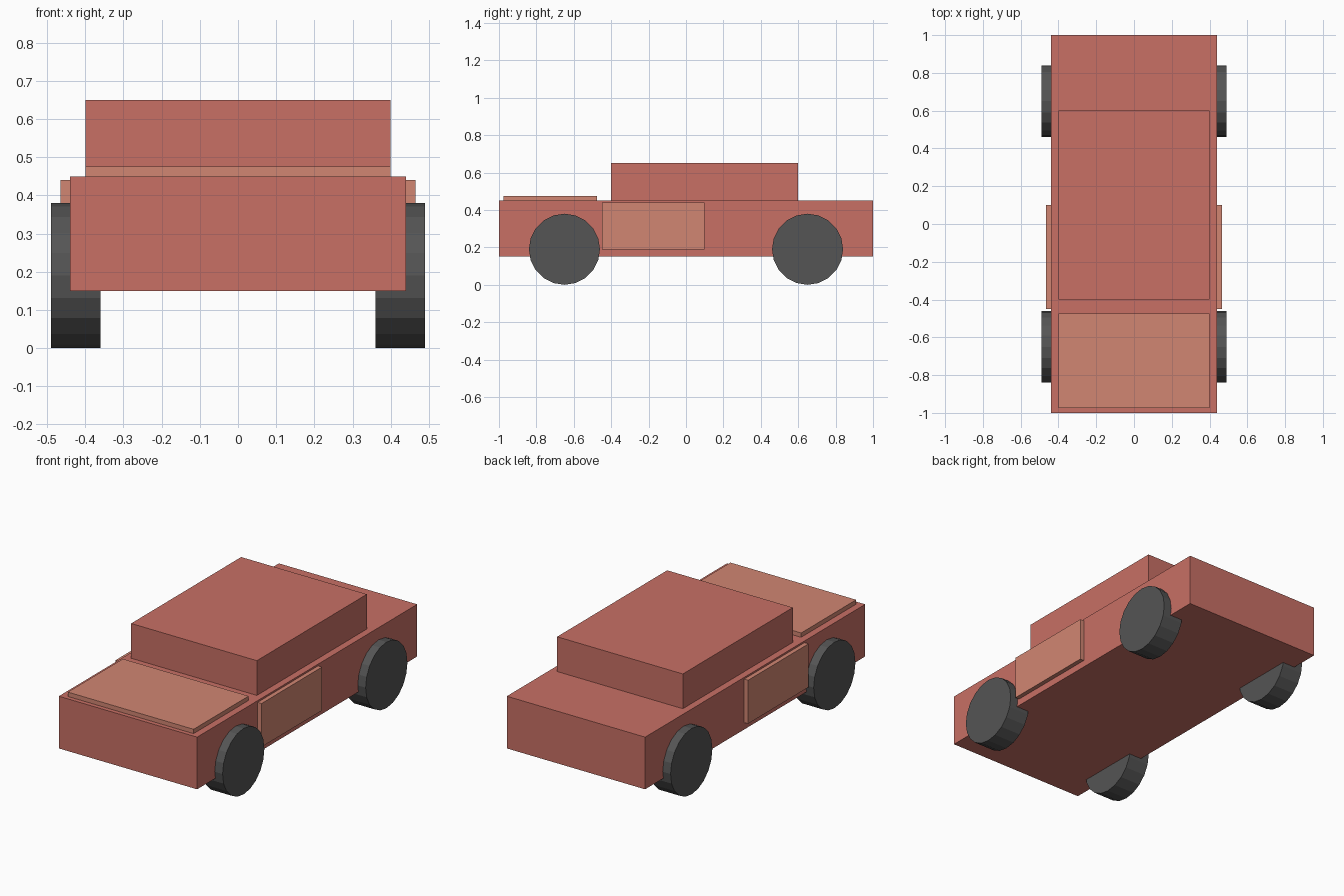
import bpy
import bmesh
from math import pi
from mathutils import Matrix, Vector

if "Cube" in bpy.data.objects:
    bpy.data.objects.remove(bpy.data.objects["Cube"])


def material(name, color):
    mat = bpy.data.materials.new(name)
    mat.diffuse_color = (*color, 1)
    mat.use_nodes = True
    mat.node_tree.nodes["Principled BSDF"].inputs["Base Color"].default_value = mat.diffuse_color
    return mat


def finish(name, bm, mat):
    mesh = bpy.data.meshes.new(name)
    bm.to_mesh(mesh)
    bm.free()
    mesh.materials.append(mat)
    obj = bpy.data.objects.new(name, mesh)
    bpy.context.collection.objects.link(obj)
    return obj


def box(name, low, high, mat):
    low, high = Vector(low), Vector(high)
    bm = bmesh.new()
    bmesh.ops.create_cube(bm, size=1)
    bmesh.ops.scale(bm, verts=bm.verts, vec=high - low)
    obj = finish(name, bm, mat)
    obj.location = (low + high) / 2
    return obj


def wheel(name, x, y, mat, radius=0.19, width=0.13, sides=20):
    bm = bmesh.new()
    bmesh.ops.create_cone(bm, cap_ends=True, segments=sides,
                          radius1=radius, radius2=radius, depth=width,
                          matrix=Matrix.Rotation(pi / 2, 4, 'Y'))
    obj = finish(name, bm, mat)
    obj.location = (x, y, radius)
    return obj


paint = material("paint", (0.58, 0.16, 0.13))
panel = material("panel", (0.64, 0.24, 0.17))
rubber = material("rubber", (0.09, 0.09, 0.09))

# Body, cabin and raised hood
box("body", (-0.44, -1, 0.15), (0.44, 1, 0.45), paint)
box("cabin", (-0.4, -0.4, 0.45), (0.4, 0.6, 0.65), paint)
box("hood", (-0.4, -0.975, 0.45), (0.4, -0.475, 0.475), panel)

# Doors and wheels on both sides
for side, s in (("left", -1), ("right", 1)):
    x0, x1 = sorted((s * 0.44, s * 0.465))
    box(side + "_door", (x0, -0.45, 0.19), (x1, 0.1, 0.44), panel)
    for end, y in (("front", -0.65), ("rear", 0.65)):
        wheel(f"{end}_{side}_wheel", s * 0.425, y, rubber)
